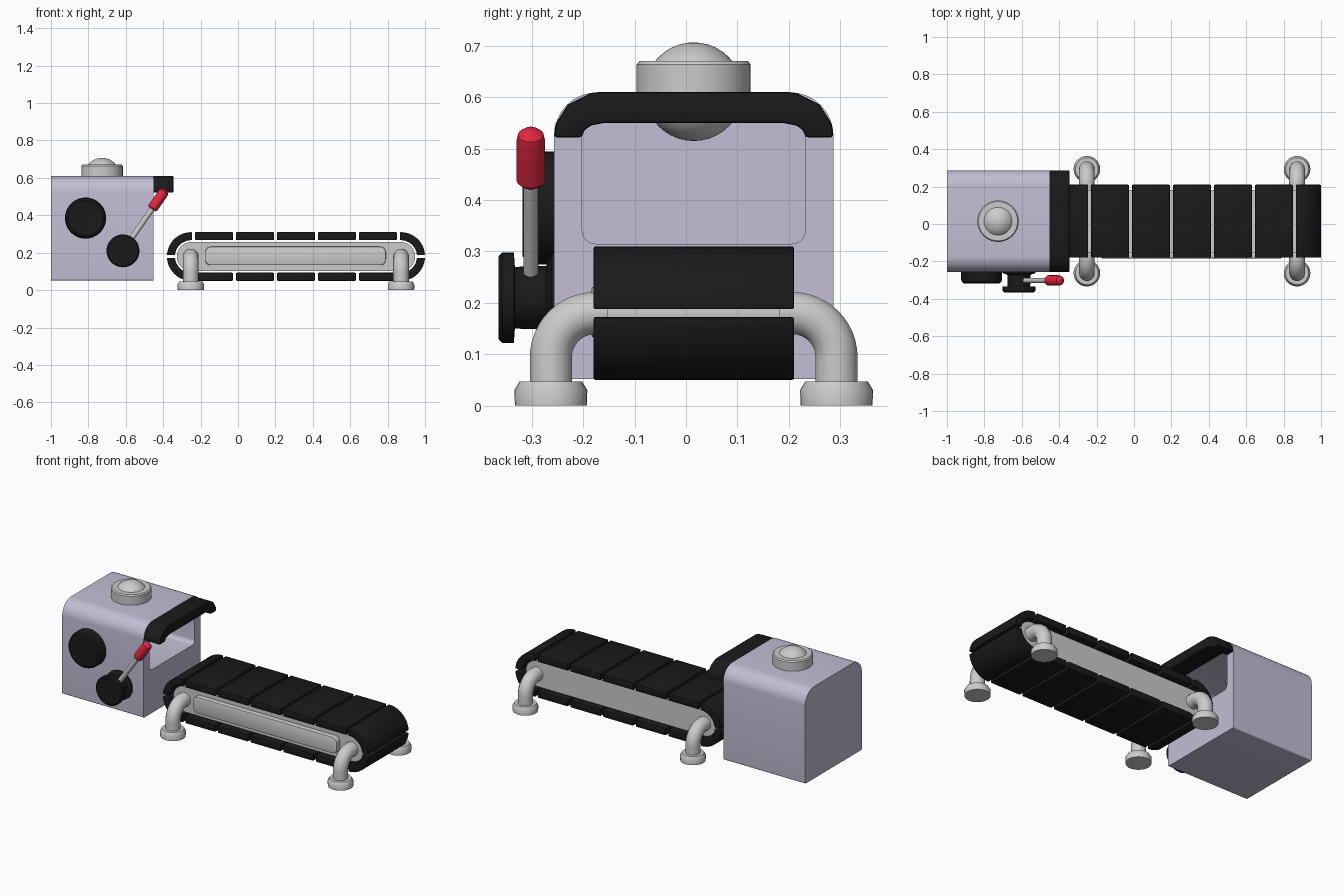
import bpy, bmesh, math
from mathutils import Vector

if "Cube" in bpy.data.objects:
    bpy.data.objects.remove(bpy.data.objects["Cube"])

CY = 0.015          # middle plane of the machine
CX, CZ = 0.31, 0.18  # middle of the conveyor


def material(name, rgb):
    m = bpy.data.materials.new(name)
    m.diffuse_color = (*rgb, 1)
    m.use_nodes = True
    m.node_tree.nodes["Principled BSDF"].inputs["Base Color"].default_value = m.diffuse_color
    return m


LAVENDER = material("lavender", (0.55, 0.51, 0.66))
BLACK = material("black", (0.01, 0.01, 0.01))
RED = material("red", (0.75, 0.02, 0.05))


def finish(ob, mat=None, bevel=0, angle=35):
    bpy.ops.object.select_all(action='DESELECT')
    ob.select_set(True)
    bpy.context.view_layer.objects.active = ob
    if mat:
        ob.data.materials.append(mat)
    if bevel:
        b = ob.modifiers.new("bevel", 'BEVEL')
        b.width, b.segments, b.limit_method = bevel, 2, 'ANGLE'
        b.angle_limit = math.radians(40)
        bpy.ops.object.modifier_apply(modifier=b.name)
    bpy.ops.object.shade_smooth_by_angle(angle=math.radians(angle))
    return ob


def from_bmesh(name, bm):
    bmesh.ops.recalc_face_normals(bm, faces=bm.faces)
    me = bpy.data.meshes.new(name)
    bm.to_mesh(me)
    bm.free()
    ob = bpy.data.objects.new(name, me)
    bpy.context.collection.objects.link(ob)
    return ob


def prism(name, pts, axis, lo, hi):
    """Extrude a 2D outline (second coordinate is z) along x or y."""
    bm = bmesh.new()
    place = (lambda p: (lo, p[0], p[1])) if axis == 'x' else (lambda p: (p[0], lo, p[1]))
    face = bm.faces.new([bm.verts.new(place(p)) for p in pts])
    r = bmesh.ops.extrude_face_region(bm, geom=[face])
    move = Vector((hi - lo, 0, 0)) if axis == 'x' else Vector((0, hi - lo, 0))
    bmesh.ops.translate(bm, vec=move, verts=[v for v in r['geom'] if isinstance(v, bmesh.types.BMVert)])
    return from_bmesh(name, bm)


def arc(cx, cz, r, a0, a1, n=10):
    return [(cx + r * math.cos(math.radians(a0 + (a1 - a0) * i / n)),
             cz + r * math.sin(math.radians(a0 + (a1 - a0) * i / n))) for i in range(n + 1)]


def rounded(u0, u1, z0, z1, top, bottom, n=8):
    return (arc(u1 - top, z1 - top, top, 0, 90, n) + arc(u0 + top, z1 - top, top, 90, 180, n)
            + arc(u0 + bottom, z0 + bottom, bottom, 180, 270, n)
            + arc(u1 - bottom, z0 + bottom, bottom, 270, 360, n))


def lathe(name, profile, origin, direction, steps=40):
    """Revolve (radius, distance) points around a line."""
    bm = bmesh.new()
    q = Vector((0, 0, 1)).rotation_difference(Vector(direction).normalized())
    verts = [bm.verts.new(q @ Vector((r, 0, d)) + Vector(origin)) for r, d in profile]
    edges = [bm.edges.new(e) for e in zip(verts, verts[1:])]
    bmesh.ops.spin(bm, geom=verts + edges, cent=origin, axis=q @ Vector((0, 0, 1)),
                   angle=2 * math.pi, steps=steps)
    bmesh.ops.remove_doubles(bm, verts=bm.verts, dist=1e-5)
    return from_bmesh(name, bm)


# Housing with a deep opening on the conveyor side
housing = prism("housing", rounded(-0.257, 0.287, 0.052, 0.61, 0.085, 0.008), 'x', -1, -0.453)
cutter = prism("opening_cutter", rounded(-0.202, 0.232, 0.315, 0.553, 0.03, 0.025, 5), 'x', -0.94, -0.4)
cutter.hide_render = True
cut = housing.modifiers.new("opening", 'BOOLEAN')
cut.operation, cut.object, cut.solver = 'DIFFERENCE', cutter, 'EXACT'
bpy.context.view_layer.objects.active = housing
bpy.ops.object.modifier_apply(modifier=cut.name)
bpy.data.objects.remove(cutter)
finish(housing, LAVENDER)

# Hood over the opening
half = [(0.272, 0.522), (0.269, 0.548), (0.245, 0.586), (0.203, 0.607), (0.185, 0.61)]
inner = [(0.175, 0.55), (0.2, 0.545), (0.214, 0.535), (0.217, 0.522)]
side = half[::-1] + inner[::-1]
outline = [(CY + u, z) for u, z in side] + [(CY - u, z) for u, z in side[::-1]]
finish(prism("hood", outline, 'x', -0.457, -0.345), BLACK, 0.006)

# Warning lamp on the roof
lamp = (-0.727, CY, 0)
finish(lathe("lamp_collar", [(0, 0.6), (0.111, 0.6), (0.111, 0.664), (0.105, 0.671), (0, 0.671)],
             lamp, (0, 0, 1)))
finish(lathe("lamp_dome", [(max(0, x), z) for x, z in arc(0, 0.611, 0.096, -90, 90, 20)],
             lamp, (0, 0, 1)))

# Round dial and lever hub on the front
finish(lathe("dial", [(0, 0), (0.11, 0), (0.11, 0.045), (0.105, 0.06), (0.094, 0.068), (0, 0.068)],
             (-0.815, -0.25, 0.385), (0, -1, 0)), BLACK)
finish(lathe("lever_hub", [(0, 0), (0.088, 0), (0.088, 0.012), (0.062, 0.022), (0.06, 0.083),
                           (0.088, 0.085), (0.088, 0.108), (0.08, 0.115), (0, 0.115)],
             (-0.615, -0.25, 0.21), (0, -1, 0)), BLACK)

# Lever
pivot, aim = (-0.615, -0.302, 0.21), (0.57, 0, 0.82)
finish(lathe("lever_rod", [(0, 0), (0.0145, 0), (0.0145, 0.3), (0, 0.3)], pivot, aim, 20))
finish(lathe("lever_grip", [(0, 0.272), (0.022, 0.272), (0.028, 0.279), (0.028, 0.372),
                            (0.025, 0.386), (0.015, 0.395), (0, 0.398)], pivot, aim, 24), RED)

# Belt slats: five straight ones above and below, plus four curved end slats
PITCH, GAP, R_OUT, R_IN, END = 0.219, 0.016, 0.13, 0.087, 0.56
for sz in (1, -1):
    tag = "top" if sz > 0 else "bottom"
    for i in range(5):
        x0 = CX + (i - 2.5) * PITCH + GAP / 2
        x1 = x0 + PITCH - GAP
        pts = [(x0, CZ + sz * R_IN), (x1, CZ + sz * R_IN), (x1, CZ + sz * R_OUT), (x0, CZ + sz * R_OUT)]
        finish(prism(f"belt_slat_{tag}_{i}", pts, 'y', CY - 0.195, CY + 0.195), BLACK, 0.005)
    for sx in (1, -1):
        s = 2.5 * PITCH + GAP / 2
        pts = [(s, R_IN), (s, R_OUT)] + arc(END, 0, R_OUT, 89, 3.5, 12) + arc(END, 0, R_IN, 5, 89, 12)
        pts = [(CX + sx * u, CZ + sz * z) for u, z in pts]
        finish(prism(f"belt_end_{tag}_{'outer' if sx > 0 else 'inner'}", pts, 'y',
                     CY - 0.195, CY + 0.195), BLACK, 0.004)

# Conveyor frame and raised front panel
frame = rounded(CX - 0.637, CX + 0.637, CZ - 0.077, CZ + 0.077, 0.0769, 0.0769, 14)
finish(prism("conveyor_frame", frame, 'y', CY - 0.168, CY + 0.168))
finish(prism("side_panel", rounded(-0.175, 0.79, 0.133, 0.232, 0.03, 0.03), 'y', -0.184, -0.14), None, 0.005)

# Bent legs with round feet
for sx in (1, -1):
    for sy in (1, -1):
        x = CX + sx * 0.562
        tag = ("outer" if sx > 0 else "inner") + ("_back" if sy > 0 else "_front")
        path = [(0.12, 0.18)] + arc(0.192, 0.094, 0.086, 90, 0, 12) + [(0.278, 0.03)]
        cu = bpy.data.curves.new("leg_" + tag, 'CURVE')
        cu.dimensions, cu.bevel_depth, cu.bevel_resolution, cu.use_fill_caps = '3D', 0.042, 5, True
        sp = cu.splines.new('POLY')
        sp.points.add(len(path) - 1)
        for p, (u, z) in zip(sp.points, path):
            p.co = (x, CY + sy * u, z, 1)
        leg = bpy.data.objects.new("leg_" + tag, cu)
        bpy.context.collection.objects.link(leg)
        bpy.ops.object.select_all(action='DESELECT')
        leg.select_set(True)
        bpy.context.view_layer.objects.active = leg
        bpy.ops.object.convert(target='MESH')
        finish(bpy.context.view_layer.objects.active)
        finish(lathe("foot_" + tag, [(0, 0), (0.07, 0), (0.071, 0.03), (0.061, 0.047), (0, 0.047)],
                     (x, CY + sy * 0.278, 0), (0, 0, 1), 32))
